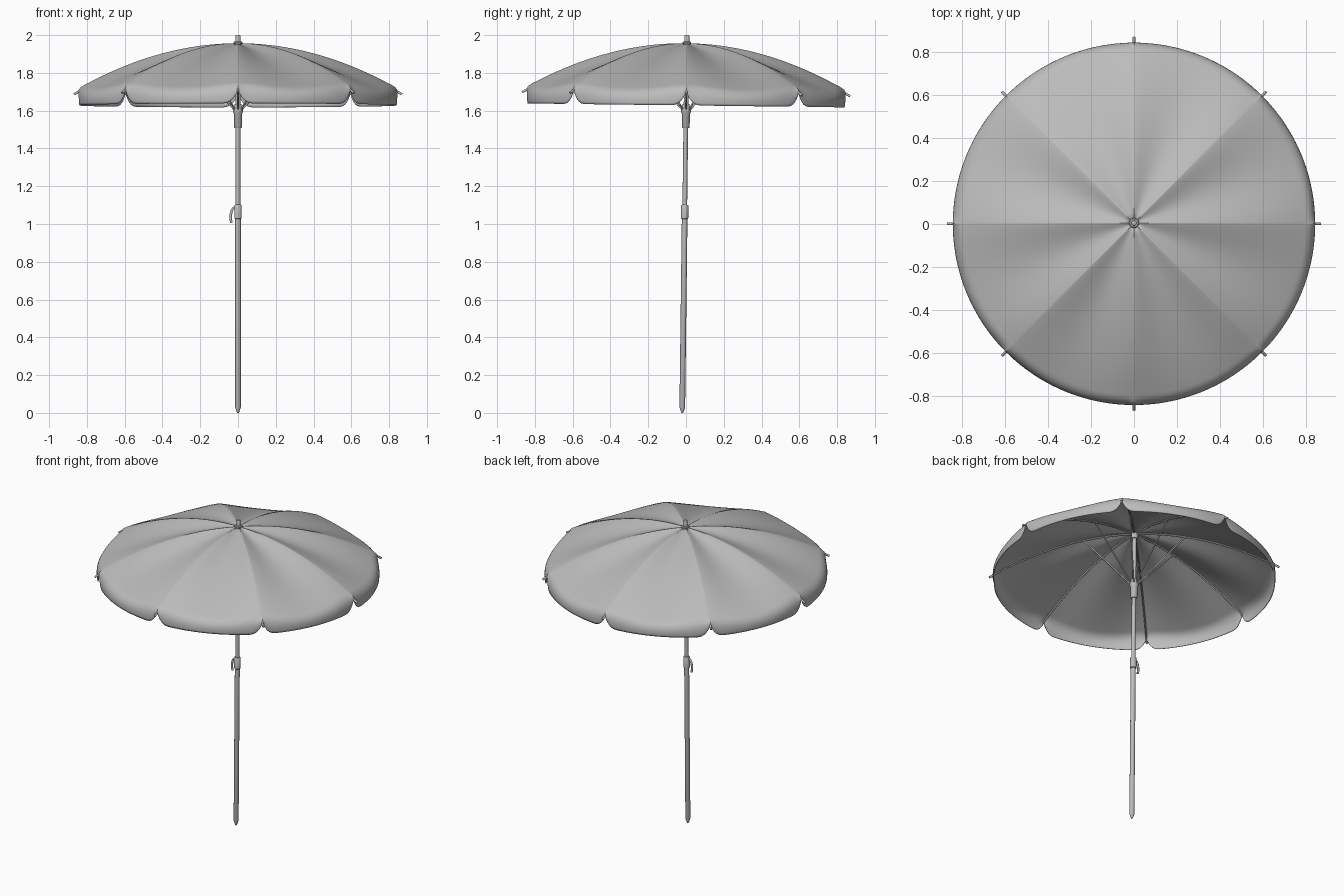
import bpy, bmesh, math
from mathutils import Matrix, Vector

cube = bpy.data.objects.get("Cube")
if cube:
    bpy.data.objects.remove(cube)

PANELS = 8
# The whole parasol leans very slightly
LEAN = Matrix.Translation((0, -0.02, 0)) @ Matrix.Rotation(-0.0125, 4, 'X')

grey = bpy.data.materials.new("plain grey")
grey.use_nodes = True
colour = (0.5, 0.5, 0.5, 1)
grey.diffuse_color = colour
grey.node_tree.nodes["Principled BSDF"].inputs["Base Color"].default_value = colour


def add_mesh(name, bm):
    mesh = bpy.data.meshes.new(name)
    bm.to_mesh(mesh)
    bm.free()
    mesh.materials.append(grey)
    obj = bpy.data.objects.new(name, mesh)
    bpy.context.collection.objects.link(obj)
    obj.matrix_world = LEAN
    bpy.ops.object.select_all(action='DESELECT')
    obj.select_set(True)
    bpy.context.view_layer.objects.active = obj
    bpy.ops.object.shade_smooth_by_angle(angle=math.radians(40))
    return obj


def lathe(name, profile, sides=24):
    """Revolve (radius, height) points around the pole axis."""
    bm = bmesh.new()
    rings = []
    for r, z in profile:
        rings.append([bm.verts.new((r * math.cos(a), r * math.sin(a), z))
                      for a in (math.tau * i / sides for i in range(sides))])
    for low, high in zip(rings, rings[1:]):
        for i in range(sides):
            j = (i + 1) % sides
            bm.faces.new((low[i], low[j], high[j], high[i]))
    bm.faces.new(rings[0][::-1])
    bm.faces.new(rings[-1])
    return add_mesh(name, bm)


def tubes(name, paths, radius, sides=10):
    """Sweep a round section along each path, facing outwards."""
    bm = bmesh.new()
    for path in paths:
        points = [Vector(p) for p in path]
        # Every path lies in an upright plane, so one side vector suits it all
        span = points[-1] - points[0]
        side = Vector((span.y, -span.x, 0)).normalized()
        rings = []
        for i, p in enumerate(points):
            along = points[min(i + 1, len(points) - 1)] - points[max(i - 1, 0)]
            up = side.cross(along).normalized()
            rings.append([bm.verts.new(p + radius * (side * math.cos(a) + up * math.sin(a)))
                          for a in (math.tau * k / sides for k in range(sides))])
        for low, high in zip(rings, rings[1:]):
            for k in range(sides):
                j = (k + 1) % sides
                bm.faces.new((low[k], low[j], high[j], high[k]))
        bm.faces.new(rings[0][::-1])
        bm.faces.new(rings[-1])
    bmesh.ops.recalc_face_normals(bm, faces=bm.faces)
    return add_mesh(name, bm)


def around(path):
    """Repeat a (radius, height) path at every rib angle."""
    angles = [math.tau * k / PANELS for k in range(PANELS)]
    return [[(r * math.cos(a), r * math.sin(a), z) for r, z in path] for a in angles]


# Canopy: domed panels sagging between ribs, rolled into a notched valance
RIM = 0.795


def canopy_height(r, sag):
    droop = 0.034 * math.sin(math.pi * min(r / 0.95, 1)) + 0.011 * r / RIM
    return 1.957 - 0.335 * r * r - sag * droop


def canopy_section(t):
    sag = math.sin(math.pi * t) ** 1.25
    edge_distance = min(t, 1 - t) * 0.845 * math.tau / PANELS
    hem = 1.628 + 0.07 * (1 - min(edge_distance / 0.09, 1)) ** 3
    points = [(r, canopy_height(r, sag)) for r in (0.012 + (RIM - 0.012) * i / 20 for i in range(21))]
    start = Vector(points[-1])
    bend = Vector((0.853, start.y - 0.025))
    end = Vector((0.842, hem))
    for i in range(1, 13):
        u = i / 12
        points.append(tuple(start * (1 - u) ** 2 + bend * 2 * u * (1 - u) + end * u * u))
    return points


STEPS = 32
bm = bmesh.new()
columns = []
for p in range(PANELS):
    for k in range(STEPS):
        t = (1 - math.cos(math.pi * k / STEPS)) / 2
        a = math.tau * (p + t) / PANELS
        columns.append([bm.verts.new((r * math.cos(a), r * math.sin(a), z))
                        for r, z in canopy_section(t)])
for left, right in zip(columns, columns[1:] + columns[:1]):
    for i in range(len(left) - 1):
        bm.faces.new((left[i], left[i + 1], right[i + 1], right[i]))
canopy = add_mesh("canopy", bm)
cloth = canopy.modifiers.new("cloth thickness", 'SOLIDIFY')
cloth.thickness = 0.003
cloth.offset = -1

# Ribs with exposed tips, and stretchers rising from the runner
rib = [(r, 1.947 - 0.343 * r * r) for r in (0.015 + 0.845 * i / 24 for i in range(25))]
tubes("ribs", around(rib), 0.005)
tubes("rib_tips", around([(0.842, 1.702), (0.868, 1.687)]), 0.0065)
tubes("stretchers", around([(0.02, 1.605), (0.3, 1.912)]), 0.0045)

# Pole in two telescoping sections
lathe("lower_pole", [(0.004, 0), (0.007, 0.006), (0.015, 0.03), (0.015, 1.04)])
lathe("upper_pole", [(0.0125, 1.0), (0.0125, 1.96)])

# Clamp collar with its curved lever
lathe("clamp_collar", [(0.016, 1.027), (0.019, 1.03), (0.019, 1.098), (0.016, 1.102)])
lever = [(-0.014, 0, 1.088), (-0.026, 0, 1.083), (-0.034, 0, 1.068),
         (-0.039, 0, 1.046), (-0.039, 0, 1.025), (-0.034, 0, 1.006)]
tubes("clamp_lever", [lever], 0.007)

# Runner that carries the stretchers
lathe("runner", [(0.017, 1.508), (0.02, 1.512), (0.022, 1.585), (0.026, 1.592),
                 (0.026, 1.612), (0.02, 1.62), (0.018, 1.635)])

# Hub below the cloth, washer and finial above it
lathe("top_hub", [(0.018, 1.915), (0.022, 1.92), (0.022, 1.945), (0.018, 1.95)])
lathe("top_washer", [(0.023, 1.953), (0.023, 1.962), (0.019, 1.966)])
lathe("finial", [(0.013, 1.955), (0.013, 1.995), (0.011, 2.0)])
